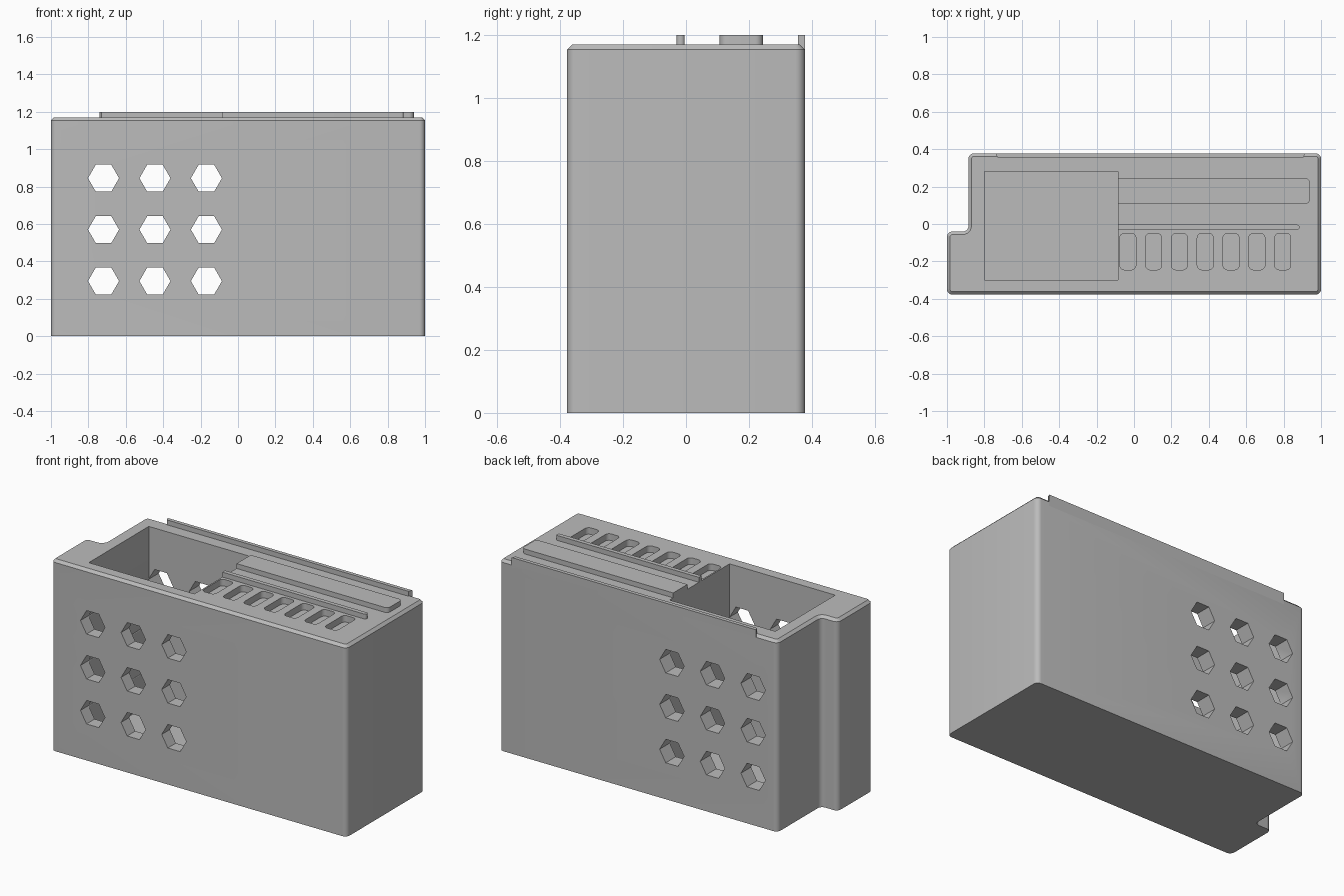
import bpy
import bmesh
import math
from mathutils import Vector

cube = bpy.data.objects.get("Cube")
if cube:
    bpy.data.objects.remove(cube, do_unlink=True)

BODY_TOP, LID_TOP, RIB_TOP = 1.13, 1.17, 1.2
HALF_Y = 0.378
OPEN_X0, OPEN_X1 = -0.8, -0.085

grey = bpy.data.materials.new("plain_grey")
grey.use_nodes = True
colour = (0.5, 0.5, 0.5, 1)
grey.diffuse_color = colour
grey.node_tree.nodes["Principled BSDF"].inputs["Base Color"].default_value = colour


def rounded(points, radii, steps=6):
    """Round each corner of a counter-clockwise outline with its own radius."""
    out = []
    n = len(points)
    for i, r in enumerate(radii):
        p = Vector(points[i])
        if r == 0:
            out.append(p)
            continue
        a = (Vector(points[i - 1]) - p).normalized()
        b = (Vector(points[(i + 1) % n]) - p).normalized()
        centre = p + (a + b) * r
        for k in range(steps + 1):
            t = k / steps * math.pi / 2
            out.append(centre - b * r * math.cos(t) - a * r * math.sin(t))
    return out


def rect(x0, x1, y0, y1):
    return [(x0, y0), (x1, y0), (x1, y1), (x0, y1)]


def prism(name, outline, z0, z1, chamfer=0):
    bm = bmesh.new()
    base = bm.faces.new([bm.verts.new((p[0], p[1], z0)) for p in outline])
    geom = bmesh.ops.extrude_face_region(bm, geom=[base])["geom"]
    top = [g for g in geom if isinstance(g, bmesh.types.BMVert)]
    bmesh.ops.translate(bm, verts=top, vec=(0, 0, z1 - z0))
    if not any(base in f for f in [bm.faces]):
        bm.faces.new([v for v in bm.verts if v not in top])
    bmesh.ops.recalc_face_normals(bm, faces=bm.faces)
    if chamfer:
        rim = [e for e in bm.edges if all(abs(v.co.z - z1) < 1e-5 for v in e.verts)]
        bmesh.ops.bevel(bm, geom=rim, offset=chamfer, segments=1, affect='EDGES')
    mesh = bpy.data.meshes.new(name)
    bm.to_mesh(mesh)
    bm.free()
    mesh.materials.append(grey)
    obj = bpy.data.objects.new(name, mesh)
    bpy.context.collection.objects.link(obj)
    return obj


def cut(obj, cutters):
    """Subtract each cutter, bake the result, and discard the cutters."""
    for c in cutters:
        c.hide_render = True
        mod = obj.modifiers.new("cut", 'BOOLEAN')
        mod.object = c
        mod.operation = 'DIFFERENCE'
        mod.solver = 'EXACT'
    bpy.context.view_layer.update()
    graph = bpy.context.evaluated_depsgraph_get()
    mesh = bpy.data.meshes.new_from_object(obj.evaluated_get(graph))
    obj.modifiers.clear()
    obj.data = mesh
    for c in cutters:
        bpy.data.objects.remove(c, do_unlink=True)


def hex_cutter(x, z):
    outline = [(0.083 * math.cos(k * math.pi / 3), 0.083 * math.sin(k * math.pi / 3))
               for k in range(6)]
    obj = prism("hex_cutter", outline, -0.5, 0.5)
    obj.rotation_euler.x = math.pi / 2
    obj.location = (x, 0, z)
    return obj


# Footprint with a notch in one back corner
footprint = rounded(
    [(-1, -HALF_Y), (1, -HALF_Y), (1, HALF_Y), (-0.885, HALF_Y), (-0.885, -0.04), (-1, -0.04)],
    [0.03] * 6)

# Body with a deep bay and hexagonal vents through the front and back walls
body = prism("body", footprint, 0, BODY_TOP)
bay = rect(OPEN_X0, OPEN_X1, -0.3, 0.28)
cut(body, [prism("bay_cutter", bay, 0.08, 1.3)]
    + [hex_cutter(-0.719 + 0.275 * i, 0.295 + 0.275 * j) for i in range(3) for j in range(3)])

# Chamfered lid with the bay opening and a row of shallow slots
lid = prism("lid", footprint, BODY_TOP, LID_TOP, chamfer=0.016)
slots = []
for i in range(7):
    x = -0.033 + 0.138 * i
    slots.append(prism("slot_cutter", rounded(rect(x - 0.043, x + 0.043, -0.245, -0.05),
                                              [0.025] * 4), 1.1, 1.3))
cut(lid, [prism("opening_cutter", bay, 1.0, 1.3)] + slots)

# Raised strips on the lid
wide_strip = prism("wide_strip", rounded(rect(OPEN_X1, 0.94, 0.107, 0.245), [0, 0.025, 0.025, 0]),
                   LID_TOP - 0.01, RIB_TOP)
thin_rib = prism("thin_rib", rounded(rect(OPEN_X1, 0.885, -0.03, -0.004), [0, 0.012, 0.012, 0]),
                 LID_TOP - 0.01, RIB_TOP)
back_rib = prism("back_rib", [(-0.73, 0.355), (0.905, 0.355), (0.915, HALF_Y), (-0.74, HALF_Y)],
                 BODY_TOP, RIB_TOP)

# Smooth rounded corners, crisp edges elsewhere
bpy.ops.object.select_all(action='DESELECT')
parts = [body, lid, wide_strip, thin_rib, back_rib]
for part in parts:
    part.select_set(True)
bpy.context.view_layer.objects.active = body
bpy.ops.object.shade_smooth_by_angle(angle=math.radians(30))
